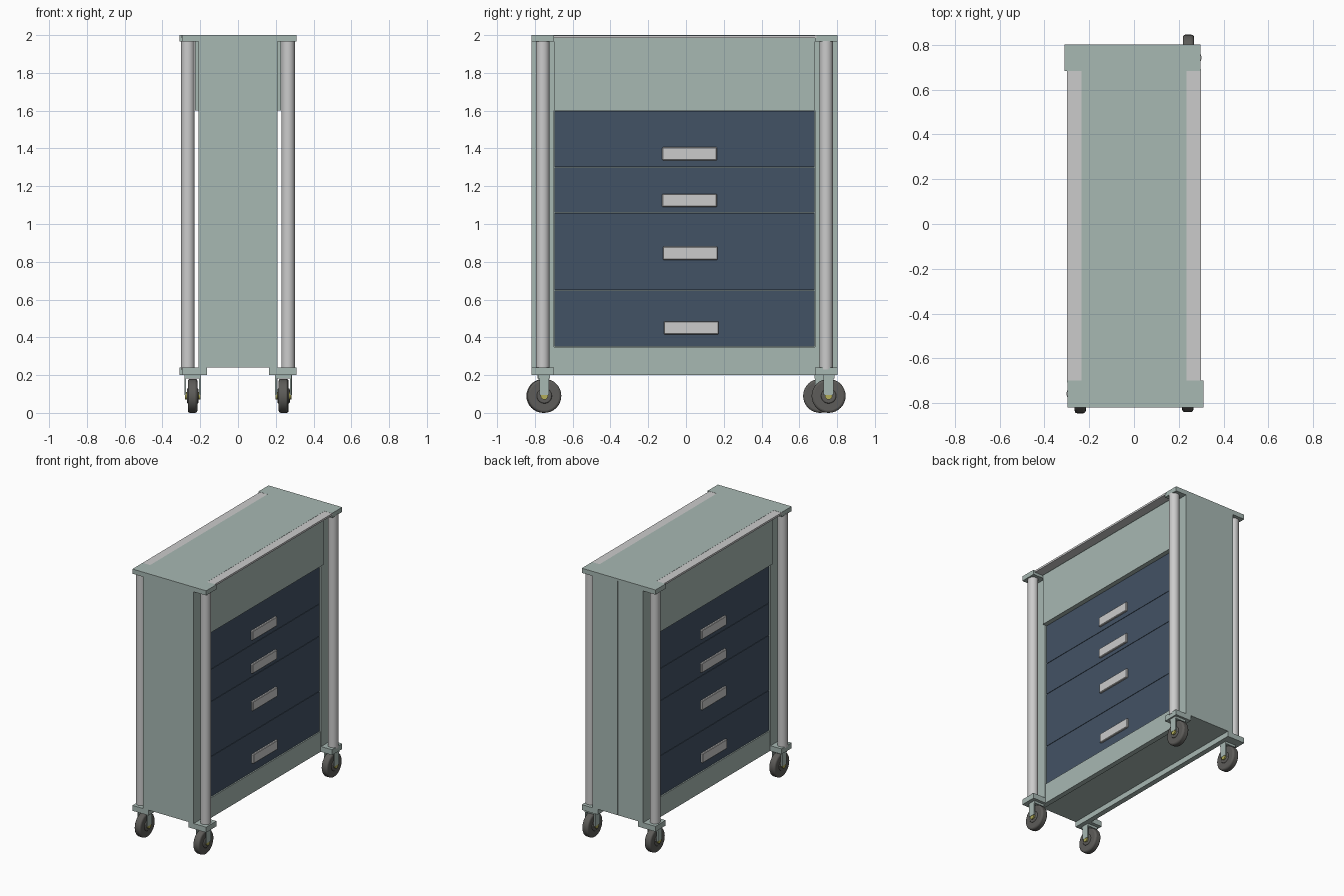
import bpy, math

if "Cube" in bpy.data.objects:
    bpy.data.objects.remove(bpy.data.objects["Cube"])

def mat(name, c):
    m = bpy.data.materials.new(name)
    m.diffuse_color = (*c, 1)
    m.use_nodes = True
    m.node_tree.nodes["Principled BSDF"].inputs["Base Color"].default_value = m.diffuse_color
    return m

GREEN = mat("green", (0.39, 0.48, 0.45))
NAVY = mat("navy", (0.055, 0.085, 0.13))
DARK = mat("rubber", (0.11, 0.107, 0.1))
BRASS = mat("brass", (0.45, 0.42, 0.1))
YC = -0.008  # body centre along y

def box(name, x0, x1, y0, y1, z0, z1, m=None, bevel=0):
    bpy.ops.mesh.primitive_cube_add(size=1, location=((x0+x1)/2, (y0+y1)/2, (z0+z1)/2))
    o = bpy.context.object
    o.name = name
    o.scale = (abs(x1-x0), abs(y1-y0), abs(z1-z0))
    bpy.ops.object.transform_apply(location=False, rotation=False, scale=True)
    if m:
        o.data.materials.append(m)
    if bevel:
        b = o.modifiers.new("bevel", 'BEVEL')
        b.width = bevel
    return o

def rbox(name, s, x0, x1, y0, y1, z0, z1, m=None, bevel=0):
    # s = -1 turns the part half a revolution about the body centre
    return box(name, s*x0, s*x1, YC+s*y0, YC+s*y1, z0, z1, m, bevel)

def cyl(name, loc, r, d, m=None, axis='Z', n=32, bevel=0):
    rot = (0, math.pi/2, 0) if axis == 'X' else (0, 0, 0)
    bpy.ops.mesh.primitive_cylinder_add(vertices=n, radius=r, depth=d, location=loc, rotation=rot)
    o = bpy.context.object
    o.name = name
    if m:
        o.data.materials.append(m)
    bpy.ops.object.shade_smooth_by_angle(angle=math.radians(35))
    if bevel:
        b = o.modifiers.new("bevel", 'BEVEL')
        b.width, b.segments, b.limit_method = bevel, 3, 'ANGLE'
    return o

# carcass core, and top
box("carcass", -0.18, 0.18, YC-0.69, YC+0.69, 0.24, 1.985, GREEN)
box("top_plate", -0.235, 0.235, YC-0.81, YC+0.81, 1.985, 2.0, GREEN)

for s in (1, -1):
    tag = "right" if s == 1 else "left"
    # end panel in two halves, with a fine seam
    for h in (1, -1):
        rbox("end_panel", s, h*0.0015, h*0.208, -0.81, -0.69, 0.24, 1.985, GREEN)
    rbox("seam_filler", s, -0.002, 0.002, -0.807, -0.69, 0.24, 1.985, GREEN)
    # top edge: grey strip with green ends
    rbox(tag+"_top_strip", s, 0.235, 0.298, -0.70, 0.70, 1.985, 1.999)
    # fascia, skirt and bottom rail
    rbox(tag+"_fascia", s, 0.17, 0.228, -0.69, 0.69, 1.6, 1.985, GREEN)
    rbox(tag+"_skirt", s, 0.17, 0.203, -0.69, 0.69, 0.24, 0.35, GREEN)
    rbox(tag+"_bottom_rail", s, 0.165, 0.203, -0.81, 0.81, 0.2, 0.24, GREEN)

    # drawers and handles
    splits = [0.35, 0.65, 1.06, 1.30, 1.6]
    for a, b in zip(splits, splits[1:]):
        rbox(tag+"_drawer", s, 0.17, 0.195, -0.688, 0.688, a+0.0015, b-0.0015, NAVY)
    for z, dy in ((1.372, 0), (1.125, 0), (0.845, 0.004), (0.45, 0.009)):
        rbox(tag+"_handle", s, 0.19, 0.209, -0.118+dy, 0.172+dy, z-0.035, z+0.035, bevel=0.004)

    # corner posts with caps and feet
    for e in (-1, 1):
        x_out = 0.31 if e == -1 else 0.297
        y0, y1 = sorted((e*0.69, e*0.81))
        rbox("post_cap", s, 0.205, x_out, y0, y1, 1.965, 2.0, GREEN)
        rbox("post_foot", s, 0.19, x_out, y0, y1, 0.2, 0.24, GREEN)
        cyl("post", (s*0.265, YC+s*e*0.75, 1.1), 0.036, 1.74)

# casters: one at the back left is swivelled inwards a little
for x, y in ((-0.24, -0.755), (0.24, -0.75), (0.243, 0.755), (-0.24, 0.71)):
    py = math.copysign(0.752, y)
    cyl("tyre", (x, y, 0.09), 0.09, 0.05, DARK, 'X', 32, 0.012)
    cyl("hub", (x, y, 0.09), 0.04, 0.062, DARK, 'X', 24, 0.006)
    cyl("axle", (x, y, 0.09), 0.02, 0.082, BRASS, 'X', 12)
    for k in (-1, 1):
        box("fork", x+k*0.034, x+k*0.043, y-0.026, y+0.026, 0.095, 0.19, GREEN)
    box("fork_top", x-0.043, x+0.043, y-0.03, y+0.03, 0.183, 0.2, GREEN)
